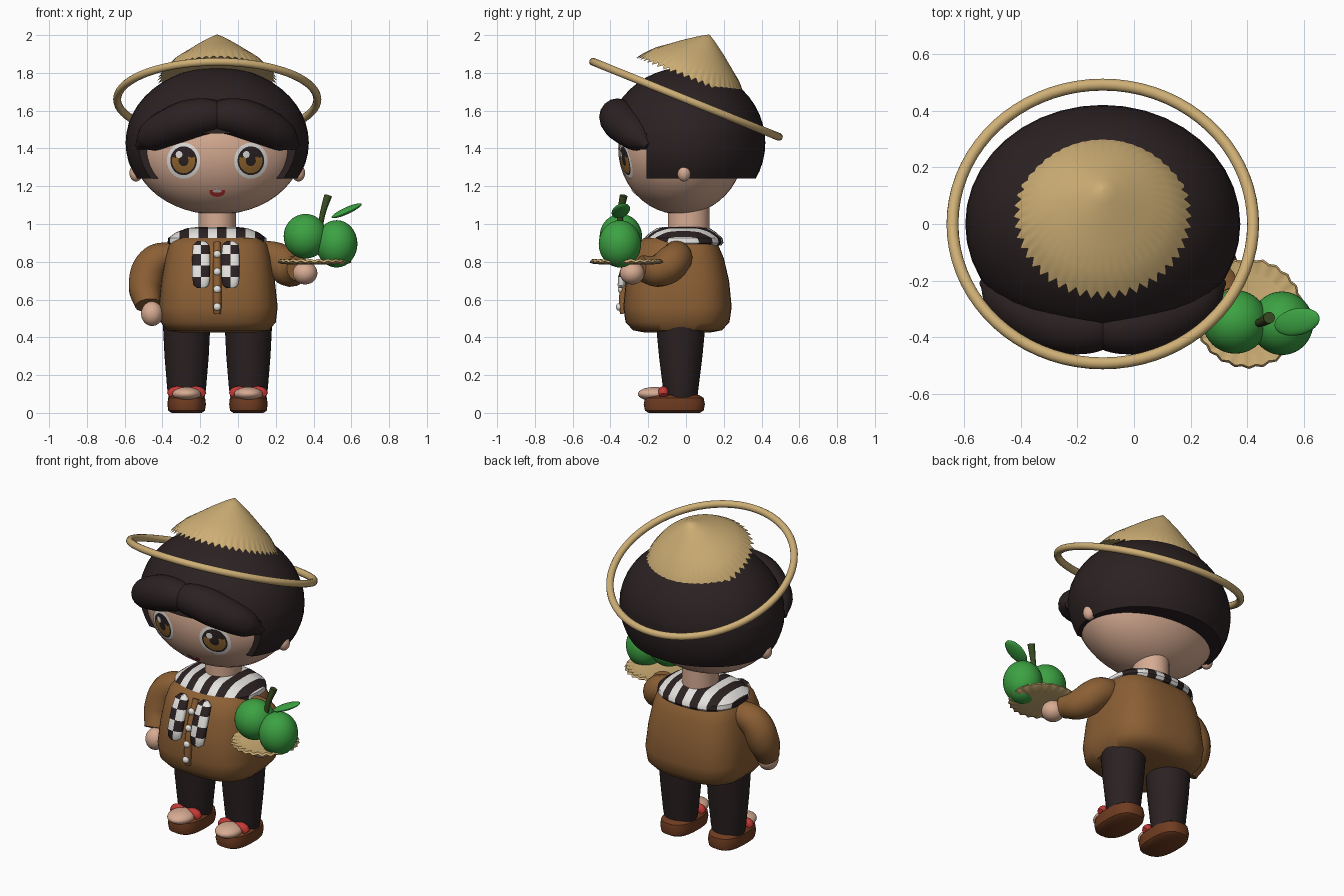
import bpy, bmesh, math
from mathutils import Vector

if "Cube" in bpy.data.objects:
    bpy.data.objects.remove(bpy.data.objects["Cube"], do_unlink=True)

CX = -0.11  # centre line of the figure
TILT = math.radians(-22)
HEAD_C, HEAD_R = Vector((CX, -0.026, 1.40)), Vector((0.45, 0.333, 0.35))
parts = []


def material(name, r, g, b):
    m = bpy.data.materials.new(name)
    m.use_nodes = True
    m.diffuse_color = (r, g, b, 1)
    bsdf = m.node_tree.nodes["Principled BSDF"]
    bsdf.inputs["Base Color"].default_value = (r, g, b, 1)
    bsdf.inputs["Roughness"].default_value = 0.7
    return m


DARK = material("dark_brown_black", 0.024, 0.015, 0.016)
SKIN = material("skin", 0.68, 0.41, 0.29)
COAT = material("coat_brown", 0.26, 0.115, 0.035)
STRAW = material("straw", 0.62, 0.43, 0.18)
GREEN = material("fruit_green", 0.045, 0.36, 0.055)
STEM = material("stem_green", 0.04, 0.07, 0.015)
SHOE = material("shoe_brown", 0.16, 0.045, 0.015)
RED = material("red", 0.55, 0.04, 0.035)
WHITE = material("white", 0.78, 0.76, 0.73)
IRIS = material("iris_brown", 0.30, 0.14, 0.03)


def finish(bm, name, mats, loc=(0, 0, 0)):
    bmesh.ops.recalc_face_normals(bm, faces=bm.faces)
    me = bpy.data.meshes.new(name)
    bm.to_mesh(me)
    bm.free()
    ob = bpy.data.objects.new(name, me)
    ob.location = loc
    for m in mats:
        me.materials.append(m)
    bpy.context.collection.objects.link(ob)
    parts.append(ob)
    return ob


def ball(name, loc, radii, mat, rot=(0, 0, 0), cuts=()):
    """Ellipsoid; each cut (point, normal) removes the side the normal points to."""
    bm = bmesh.new()
    bmesh.ops.create_uvsphere(bm, u_segments=40, v_segments=24, radius=1)
    bmesh.ops.scale(bm, vec=radii, verts=bm.verts)
    for point, normal in cuts:
        geom = bm.verts[:] + bm.edges[:] + bm.faces[:]
        bmesh.ops.bisect_plane(bm, geom=geom, plane_co=Vector(point) - Vector(loc),
                               plane_no=normal, clear_outer=True)
        bmesh.ops.holes_fill(bm, edges=[e for e in bm.edges if e.is_boundary], sides=0)
    ob = finish(bm, name, [mat], loc)
    ob.rotation_euler = rot
    return ob


def loft(name, loc, rings, mats, power=2.0, n=40, teeth=0, rule=None, slices=()):
    """Stack of rounded rings (z, y shift, x radius, y radius, ripple) with caps."""
    bm = bmesh.new()
    loops = []
    for z, dy, rx, ry, amp in rings:
        loop = []
        for i in range(n):
            a = 2 * math.pi * i / n
            c, s = math.cos(a), math.sin(a)
            wave = amp * math.cos(teeth * a)
            x = math.copysign(abs(c) ** (2 / power), c) * (rx + wave)
            y = math.copysign(abs(s) ** (2 / power), s) * (ry + wave)
            loop.append(bm.verts.new((x, y + dy, z - wave)))
        loops.append(loop)
    for lo, hi in zip(loops, loops[1:]):
        for i in range(n):
            j = (i + 1) % n
            bm.faces.new((lo[i], lo[j], hi[j], hi[i]))
    bm.faces.new(loops[0])
    bm.faces.new(loops[-1])
    for x in slices:
        geom = bm.verts[:] + bm.edges[:] + bm.faces[:]
        bmesh.ops.bisect_plane(bm, geom=geom, plane_co=(x, 0, 0), plane_no=(1, 0, 0))
    if rule:
        for f in bm.faces:
            f.material_index = rule(f.calc_center_median())
    return finish(bm, name, mats, loc)


def tube(name, points, mat):
    """Smooth tube through (x, y, z, radius) points."""
    cu = bpy.data.curves.new(name, "CURVE")
    cu.dimensions = "3D"
    cu.bevel_depth = 1
    cu.bevel_resolution = 6
    cu.use_fill_caps = True
    sp = cu.splines.new("BEZIER")
    sp.bezier_points.add(len(points) - 1)
    sp.radius_interpolation = "CARDINAL"
    for bp, (x, y, z, r) in zip(sp.bezier_points, points):
        bp.co = (x, y, z)
        bp.radius = r
        bp.handle_left_type = bp.handle_right_type = "AUTO"
    cu.materials.append(mat)
    ob = bpy.data.objects.new(name, cu)
    bpy.context.collection.objects.link(ob)
    return ob


def face_patch(name, cx, cz, rx, rz, mats, rule=None, lift=0.004, top=1.0):
    """Round painted patch that follows the front of the head."""
    bm = bmesh.new()
    bmesh.ops.create_circle(bm, cap_ends=True, cap_tris=True, segments=40, radius=1)
    for k in range(10, 0, -1):  # concentric rings
        if k < 10:
            spokes = [e for e in bm.edges if any(v.co.length < 0.01 for v in e.verts)]
            res = bmesh.ops.bisect_edges(bm, edges=spokes, cuts=1)
            for v in [g for g in res["geom_split"] if isinstance(g, bmesh.types.BMVert)]:
                v.co = v.co.normalized() * (k / 10)
            centre = [v for v in bm.verts if v.co.length < 0.01][0]
            for f in list(centre.link_faces):
                a, b = [e.other_vert(centre) for e in centre.link_edges if e in f.edges]
                bmesh.utils.face_split(f, a, b)
    for f in bm.faces:
        c = f.calc_center_median()
        f.material_index = rule(c.x, c.y) if rule else 0
    for v in bm.verts:
        x, z = cx + v.co.x * rx, cz + min(v.co.y, top) * rz
        q = 1 - ((x - HEAD_C.x) / HEAD_R.x) ** 2 - ((z - HEAD_C.z) / HEAD_R.z) ** 2
        v.co = (x, HEAD_C.y - HEAD_R.y * math.sqrt(max(q, 0)) - lift, z)
    return finish(bm, name, mats)


# Head, neck and hair
ball("head", HEAD_C, HEAD_R, SKIN)
loft("neck", (CX, 0.015, 0), [(0.9, 0, 0.1, 0.11, 0), (1.12, 0, 0.1, 0.11, 0)], [SKIN])
hair_c, hair_r = (CX, 0, 1.43), (0.485, 0.42, 0.40)
ball("hair_top", hair_c, hair_r, DARK, cuts=[((0, 0, 1.48), (0, 0, -1))])
ball("hair_back", hair_c, hair_r, DARK, cuts=[
    ((0, 0, 1.48), (0, 0, 1)), ((0, 0, 1.24), (0, 0, -1)), ((0, -0.21, 0), (0, -1, 0))])
fringe = [(-0.05, -0.36, 1.57, 0.02), (-0.02, -0.36, 1.57, 0.075), (0.10, -0.36, 1.565, 0.1),
          (0.24, -0.32, 1.52, 0.1), (0.36, -0.25, 1.455, 0.075), (0.42, -0.2, 1.41, 0.02)]
for side, label in ((1, "left"), (-1, "right")):
    tube(label + "_fringe", [(CX + side * x, y, z, r) for x, y, z, r in fringe], DARK)
    ball(label + "_ear", (CX + side * 0.43, -0.01, 1.27), (0.035, 0.036, 0.045), SKIN)


# Face
def eye_rule(u, v):
    r = math.hypot(u, v)
    if r > 0.8:
        return 0
    return 1 if r < 0.3 or r > 0.7 or v > 0.2 else 2


for side, label in ((1, "left"), (-1, "right")):
    x = CX + side * 0.178
    face_patch(label + "_eye", x, 1.335, 0.088, 0.095, [WHITE, DARK, IRIS], eye_rule)
    face_patch(label + "_eye_glint", x - 0.024, 1.368, 0.018, 0.018, [WHITE], lift=0.008)
face_patch("mouth", CX, 1.172, 0.042, 0.028, [RED], top=0.3)
face_patch("teeth", CX, 1.174, 0.024, 0.008, [WHITE], lift=0.007)

# Straw hat: pleated cone and loose rim hoop
hat = loft("hat", (CX, 0.03, 1.77), [
    (0, 0, 0.305, 0.305, 0.011), (0.035, 0, 0.28, 0.28, 0.008), (0.08, 0, 0.24, 0.24, 0.003),
    (0.13, 0, 0.175, 0.175, 0), (0.18, 0, 0.11, 0.11, 0), (0.225, 0, 0.045, 0.045, 0),
    (0.25, 0, 0.003, 0.003, 0)], [STRAW], n=192, teeth=48)
hat.rotation_euler.x = TILT
bpy.ops.mesh.primitive_torus_add(location=(CX, 0, 1.66), rotation=(TILT, 0, 0), major_radius=0.53,
                                 minor_radius=0.021, major_segments=72, minor_segments=14)
hoop = bpy.context.object
hoop.name = "hat_hoop"
hoop.data.materials.append(STRAW)
parts.append(hoop)

# Coat with striped collar, lappets, placket and buttons
loft("coat", (-0.105, -0.045, 0), [
    (0.425, 0, 0.20, 0.17, 0), (0.437, 0, 0.27, 0.235, 0), (0.48, 0, 0.305, 0.275, 0),
    (0.56, 0, 0.315, 0.287, 0), (0.70, 0, 0.30, 0.273, 0), (0.82, 0, 0.28, 0.245, 0),
    (0.89, 0, 0.26, 0.215, 0), (0.925, 0, 0.225, 0.18, 0), (0.945, 0, 0.12, 0.1, 0)],
    [COAT], power=3.0, n=64)
loft("collar", (CX, -0.015, 0), [
    (0.885, 0, 0.25, 0.20, 0), (0.90, 0, 0.263, 0.213, 0), (0.925, 0, 0.26, 0.208, 0),
    (0.955, 0, 0.22, 0.175, 0), (0.978, 0, 0.16, 0.14, 0), (0.985, 0, 0.1, 0.1, 0)],
    [DARK, WHITE], power=2.4, n=64, slices=[0.05 * i for i in range(-5, 6)],
    rule=lambda c: math.floor(c.x / 0.05) % 2)
lappet = [(0.66, -0.345, 0.02, 0.01, 0), (0.675, -0.342, 0.04, 0.02, 0),
          (0.72, -0.335, 0.048, 0.024, 0), (0.78, -0.317, 0.048, 0.024, 0),
          (0.84, -0.295, 0.047, 0.024, 0), (0.89, -0.27, 0.042, 0.022, 0),
          (0.91, -0.26, 0.02, 0.01, 0)]
for x, label in ((-0.195, "right"), (-0.04, "left")):
    loft(label + "_lappet", (x, 0, 0), lappet, [DARK, WHITE], power=2.5, slices=[0],
         rule=lambda c: (int(c.x > 0) + int((c.z - 0.66) / 0.06)) % 2)
tube("placket", [(CX, -0.25, 0.9, 0.02), (CX, -0.307, 0.75, 0.022),
                 (CX, -0.334, 0.56, 0.022), (CX, -0.33, 0.525, 0.018)], COAT)
for i, y in enumerate((-0.30, -0.328, -0.345, -0.355)):
    ball(f"button_{i + 1}", (CX, y, 0.84 - 0.093 * i), (0.02, 0.016, 0.02), WHITE)

# Arms and hands
tube("right_arm", [(-0.34, -0.03, 0.83, 0.075), (-0.44, -0.035, 0.80, 0.088),
                   (-0.49, -0.06, 0.68, 0.09), (-0.475, -0.12, 0.57, 0.07)], COAT)
ball("right_hand", (-0.455, -0.155, 0.525), (0.058, 0.06, 0.065), SKIN)
tube("left_arm", [(0.10, -0.05, 0.85, 0.07), (0.21, -0.06, 0.81, 0.09),
                  (0.275, -0.14, 0.755, 0.088), (0.32, -0.24, 0.765, 0.068)], COAT)
ball("left_hand", (0.355, -0.285, 0.74), (0.065, 0.065, 0.06), SKIN)

# Legs, shoes, toes and straps
for x, label in ((-0.272, "right"), (0.055, "left")):
    loft(label + "_leg", (x, -0.028, 0), [
        (0.08, 0, 0.095, 0.088, 0), (0.13, 0, 0.103, 0.094, 0), (0.3, 0, 0.117, 0.115, 0),
        (0.48, 0, 0.126, 0.132, 0)], [DARK])
    loft(label + "_shoe", (x, -0.062, 0), [
        (0, 0, 0.08, 0.135, 0), (0.012, 0, 0.097, 0.155, 0), (0.045, 0, 0.102, 0.162, 0),
        (0.08, 0, 0.098, 0.155, 0), (0.095, 0, 0.08, 0.13, 0)], [SHOE], power=2.6)
    ball(label + "_toes", (x, -0.165, 0.1), (0.075, 0.09, 0.037), SKIN)
    tube(label + "_strap", [(x - 0.09, -0.12, 0.09, 0.02), (x - 0.07, -0.12, 0.11, 0.027),
                            (x, -0.115, 0.113, 0.022), (x + 0.07, -0.12, 0.11, 0.027),
                            (x + 0.09, -0.12, 0.09, 0.02)], RED)

# Dish of fruit
loft("dish", (0.405, -0.315, 0), [
    (0.785, 0, 0.11, 0.11, 0), (0.79, 0, 0.17, 0.17, 0.002), (0.80, 0, 0.192, 0.192, 0.004),
    (0.812, 0, 0.185, 0.185, 0.004), (0.806, 0, 0.14, 0.14, 0)], [STRAW], n=96, teeth=24)
ball("fruit_right", (0.357, -0.345, 0.935), (0.115, 0.112, 0.118), GREEN)
ball("fruit_left", (0.522, -0.35, 0.895), (0.11, 0.112, 0.125), GREEN)
tube("fruit_stem", [(0.43, -0.35, 0.96, 0.014), (0.452, -0.345, 1.07, 0.016),
                    (0.477, -0.33, 1.15, 0.021)], STEM)
ball("fruit_leaf", (0.575, -0.345, 1.07), (0.088, 0.047, 0.018), GREEN,
     rot=(0, math.radians(-24), math.radians(12)))

# Smooth shading with crisp edges
bpy.ops.object.select_all(action="DESELECT")
for ob in parts:
    ob.select_set(True)
bpy.context.view_layer.objects.active = parts[0]
bpy.ops.object.shade_smooth_by_angle(angle=math.radians(40))
